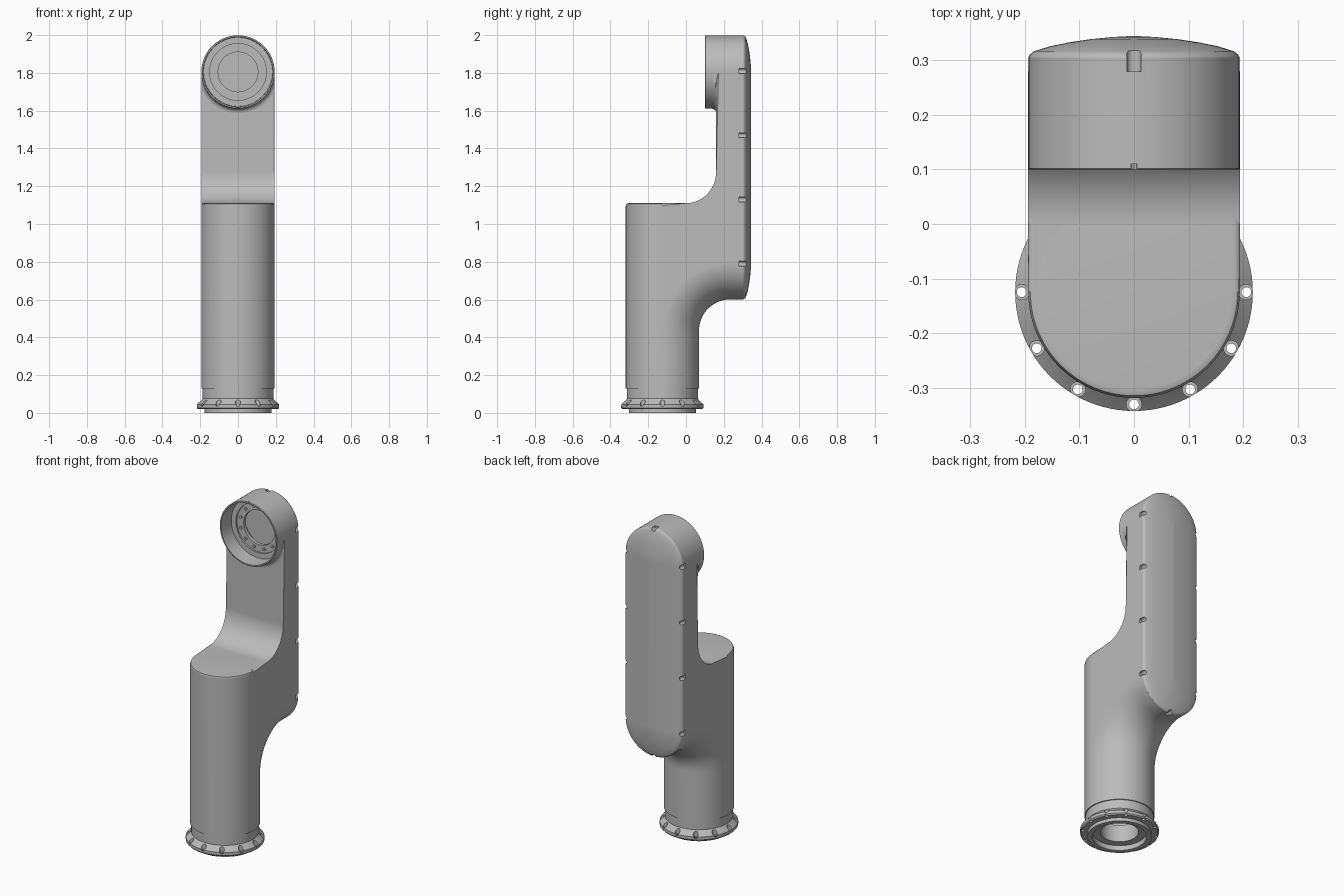
import bpy, bmesh
from math import sin, cos, pi, radians
from mathutils import Vector

if "Cube" in bpy.data.objects:
    bpy.data.objects.remove(bpy.data.objects["Cube"])

R = 0.194                 # tube radius
AXIS_Y = -0.125           # upright tube axis
LOW, HIGH = 0.795, 1.805  # centres of the slab's round ends
BACK = 0.305              # seam between body and cover
FACE = 0.16               # front face of the slab

grey = bpy.data.materials.new("satin_grey")
grey.use_nodes = True
grey.diffuse_color = (0.5, 0.5, 0.5, 1)
grey.node_tree.nodes["Principled BSDF"].inputs["Base Color"].default_value = grey.diffuse_color


def loft(bm, rings, wrap=True, caps=True, loop=False):
    """Bridge rings of points, then cap the ends or join last to first."""
    rows = [[bm.verts.new(p) for p in ring] for ring in rings]
    pairs = list(zip(rows, rows[1:])) + ([(rows[-1], rows[0])] if loop else [])
    n = len(rows[0])
    for a, b in pairs:
        for i in range(n if wrap else n - 1):
            j = (i + 1) % n
            bm.faces.new((a[i], a[j], b[j], b[i]))
    if caps and not loop:
        bm.faces.new(rows[0])
        bm.faces.new(rows[-1])


def lathe(bm, profile, axis, centre, n=96, loop=False):
    """Turn (radius, position) points about an axis parallel to Z or Y."""
    cx, c = centre
    rings = []
    for r, t in profile:
        ring = []
        for i in range(n):
            a = 2 * pi * i / n
            u, v = cx + r * cos(a), c + r * sin(a)
            ring.append((u, v, t) if axis == "Z" else (u, t, v))
        rings.append(ring)
    loft(bm, rings, loop=loop)


def make(name, bm, helper=False):
    bmesh.ops.remove_doubles(bm, verts=bm.verts, dist=1e-5)
    bmesh.ops.dissolve_degenerate(bm, edges=bm.edges, dist=1e-6)
    bmesh.ops.recalc_face_normals(bm, faces=bm.faces)
    mesh = bpy.data.meshes.new(name)
    bm.to_mesh(mesh)
    bm.free()
    mesh.materials.append(grey)
    ob = bpy.data.objects.new(name, mesh)
    bpy.context.collection.objects.link(ob)
    ob.hide_render = helper
    return ob


def cut(ob, *cutters):
    for cutter in cutters:
        mod = ob.modifiers.new("cut", "BOOLEAN")
        mod.operation, mod.solver, mod.object = "DIFFERENCE", "EXACT", cutter
        bpy.context.view_layer.objects.active = ob
        bpy.ops.object.modifier_apply(modifier=mod.name)


def finish(ob):
    for p in ob.data.polygons:
        p.use_smooth = True
    ob.data.set_sharp_from_angle(angle=radians(32))
    ob.modifiers.new("even_shading", "WEIGHTED_NORMAL").keep_sharp = True


# Upright tube with a blind bore
bm = bmesh.new()
lathe(bm, [(0, 0.40), (0.17, 0.40), (0.17, 0.13), (R, 0.13), (R, 1.095),
           (R - 0.004, 1.106), (R - 0.015, 1.11), (0, 1.11)], "Z", (0, AXIS_Y))
tube = make("upright_tube", bm)

# Elbow that carries the tube into the slab's lower end
bm = bmesh.new()
bend = 0.36
pivot = Vector((0, AXIS_Y + bend, LOW - bend))
steps = 24
rings = []
for k in range(steps + 2):
    t = pi / 2 * min(k, steps) / steps
    out = Vector((0, -cos(t), sin(t)))
    slide = Vector((0, BACK - pivot.y if k > steps else 0, 0))
    rings.append([pivot + slide + out * (bend + R * cos(a)) + Vector((R * sin(a), 0, 0))
                  for a in (2 * pi * i / 96 for i in range(96))])
loft(bm, rings)
elbow = make("lower_elbow", bm)

# Flat-sided web between tube and slab
bm = bmesh.new()
side = [(pivot.y - bend * cos(t), pivot.z + bend * sin(t))
        for t in (pi / 2 * k / steps for k in range(steps + 1))]
side += [(BACK, LOW), (BACK, HIGH), (FACE, HIGH)]
side += [(FACE * cos(t), 1.28 - 0.17 * sin(t))
         for t in (pi / 2 * k / 20 for k in range(21))]
# concave sweep is centred in front of the slab face
side[-21:] = [(y, z) for y, z in side[-21:]]
side += [(AXIS_Y, 1.11)]
loft(bm, [[(x, y, z) for y, z in side] for x in (-R, R)])
rim = [e for e in bm.edges if abs(e.verts[0].co.x - e.verts[1].co.x) < 1e-6
       and all(v.co.z > 1.1 and v.co.y < FACE + 0.001 for v in e.verts)
       and abs(e.verts[0].co.y - e.verts[1].co.y) + abs(e.verts[0].co.z - e.verts[1].co.z) < 0.6
       and not all(abs(v.co.y - AXIS_Y) < 1e-4 for v in e.verts)]
bmesh.ops.bevel(bm, geom=rim, offset=0.012, segments=3, profile=0.5, affect="EDGES")
web = make("slab_web", bm)

# Hollow round head, open to the front
bm = bmesh.new()
lathe(bm, [(0, BACK), (R, BACK), (R, 0.102), (R - 0.002, 0.10), (0.185, 0.10),
           (0.182, 0.195), (0.15, 0.195), (0.15, 0.205), (0.105, 0.205),
           (0.105, 0.225), (0.16, 0.225), (0.16, 0.29), (0, 0.29)], "Y", (0, HIGH))
head = make("head_housing", bm)

# Small fillet under the head, kept flush with the sides
bm = bmesh.new()
f = 0.025
rings = []
for k in range(7):
    t = pi / 2 * k / 6
    r = R + f * (1 - cos(t))
    rings.append([(max(-R, min(R, r * cos(a))), FACE - f + f * sin(t), HIGH + r * sin(a))
                  for a in (pi + pi * i / 48 for i in range(49))])
loft(bm, rings, wrap=False, caps=False)
fillet = make("head_fillet", bm)

# Domed back cover with a stadium outline
bm = bmesh.new()
half = [pi * i / 40 for i in range(41)]
rings = []
for r, y in [(R, BACK), (0.191, 0.311), (0.183, 0.317), (0.154, 0.326),
             (0.12, 0.333), (0.08, 0.339), (0.04, 0.343), (0.002, 0.345)]:
    rings.append([(r * cos(a), y, HIGH + r * sin(a)) for a in half]
                 + [(-r * cos(a), y, LOW - r * sin(a)) for a in half])
loft(bm, rings)
cover = make("back_cover", bm)

# Mounting flange
bm = bmesh.new()
lathe(bm, [(0.15, 0), (0.178, 0), (0.178, 0.02), (0.212, 0.02), (0.218, 0.027),
           (0.218, 0.045), (0.193, 0.068), (0.188, 0.075), (0.188, 0.135),
           (0.105, 0.135), (0.105, 0.03), (0.15, 0.03)], "Z", (0, AXIS_Y), loop=True)
flange = make("mounting_flange", bm)

# Cutters: head cavity, cover screw notches, flange bolt pockets
bm = bmesh.new()
lathe(bm, [(0.19, 0.05), (0.19, 0.298)], "Y", (0, HIGH))
cavity = make("cavity_cutter", bm, True)

bm = bmesh.new()
spots = [(s * 0.191, z) for s in (-1, 1) for z in (0.79, 1.13, 1.47, 1.81)]
spots += [(0, HIGH + 0.191), (0, LOW - 0.191)]
for x, z in spots:
    lathe(bm, [(0.0135, 0.28), (0.0135, 0.37)], "Y", (x, z), 20)
lathe(bm, [(0.006, 0.08), (0.006, 0.11)], "Y", (0, HIGH + R), 8)
notches = make("notch_cutter", bm, True)

bm = bmesh.new()
for k in range(12):
    a = pi * k / 6
    lathe(bm, [(0.009, 0.01), (0.009, 0.036), (0.014, 0.036), (0.014, 0.1)],
          "Z", (0.206 * cos(a), AXIS_Y + 0.206 * sin(a)), 20)
pockets = make("pocket_cutter", bm, True)

cut(web, cavity, notches)
for ob in (elbow, head, cover):
    cut(ob, notches)
cut(flange, pockets)
for helper in (cavity, notches, pockets):
    bpy.data.objects.remove(helper)

# Ring of screws inside the head
bm = bmesh.new()
for k in range(12):
    a = pi * (k + 0.5) / 6
    lathe(bm, [(0.009, 0.198), (0.009, 0.21)], "Y",
          (0.128 * cos(a), HIGH + 0.128 * sin(a)), 16)
screws = make("head_screws", bm)

for ob in (tube, elbow, web, head, fillet, cover, flange, screws):
    finish(ob)
